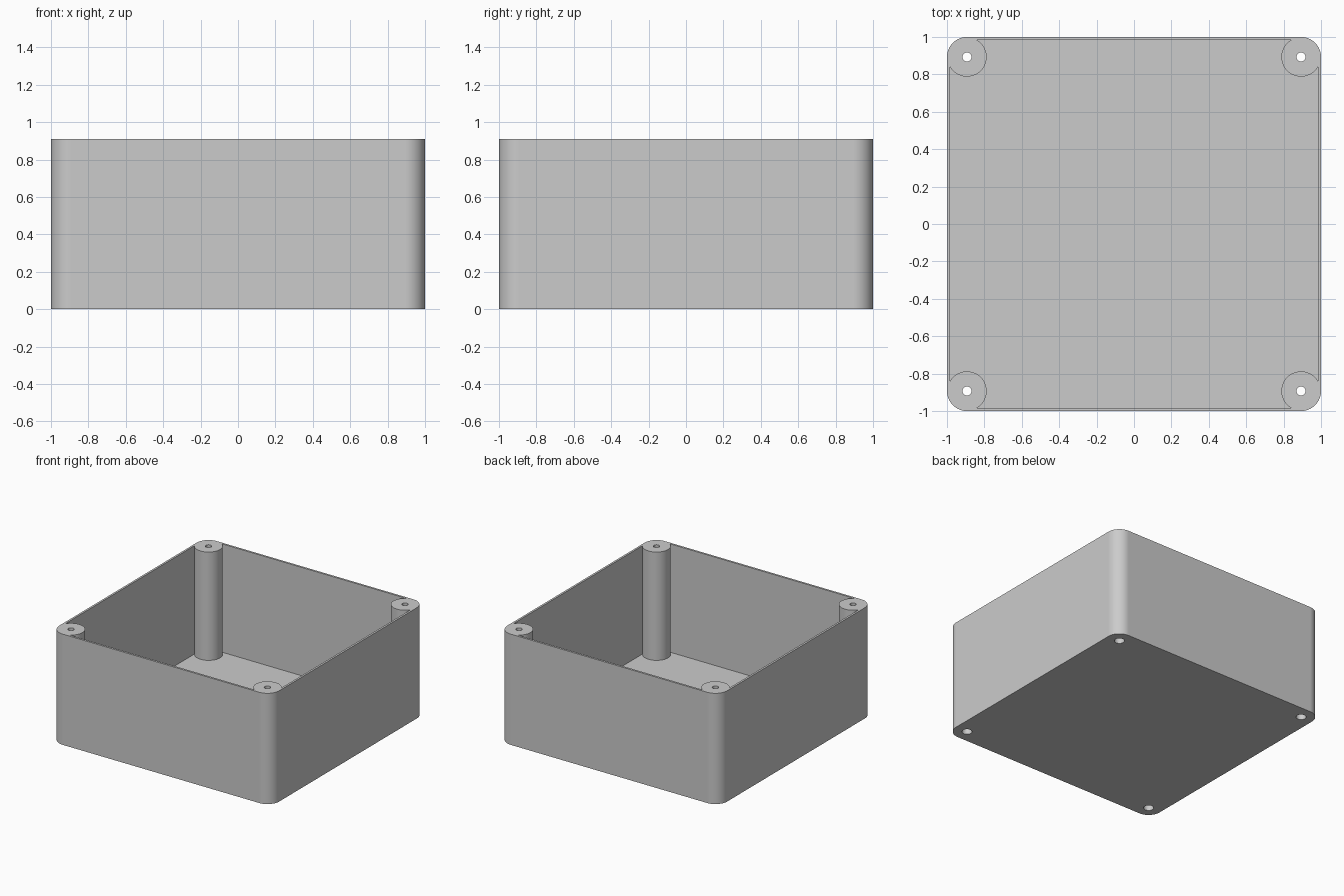
import bpy, bmesh, math

cube = bpy.data.objects.get("Cube")
if cube:
    bpy.data.objects.remove(cube, do_unlink=True)

HEIGHT = 0.91
WALL = 0.017
FLOOR = 0.02
CORNER = 0.107          # outer corner radius
POST = 0.105            # screw post radius
CENTRE = 1 - CORNER     # post axis offset in x and y

grey = bpy.data.materials.new("light_grey_plastic")
grey.use_nodes = True
grey.diffuse_color = (0.6, 0.6, 0.6, 1)
grey.node_tree.nodes["Principled BSDF"].inputs["Base Color"].default_value = (0.6, 0.6, 0.6, 1)


def finish(bm, name):
    mesh = bpy.data.meshes.new(name)
    bmesh.ops.recalc_face_normals(bm, faces=bm.faces)
    bm.to_mesh(mesh)
    bm.free()
    mesh.materials.append(grey)
    obj = bpy.data.objects.new(name, mesh)
    bpy.context.collection.objects.link(obj)
    return obj


def rounded_block(name, half, radius, z0, z1):
    """Square block with rounded upright edges."""
    bm = bmesh.new()
    bmesh.ops.create_cube(bm, size=2)
    for v in bm.verts:
        v.co = (v.co.x * half, v.co.y * half, z1 if v.co.z > 0 else z0)
    upright = [e for e in bm.edges if abs(e.verts[0].co.z - e.verts[1].co.z) > 0.1]
    bmesh.ops.bevel(bm, geom=upright, offset=radius, segments=16,
                    profile=0.5, affect='EDGES')
    return finish(bm, name)


def corner_cylinders(name, radius, z0, z1, sides):
    """One upright cylinder in each of the four corners."""
    bm = bmesh.new()
    for sx in (-1, 1):
        for sy in (-1, 1):
            made = bmesh.ops.create_cone(bm, cap_ends=True, segments=sides,
                                         radius1=radius, radius2=radius, depth=z1 - z0)
            bmesh.ops.translate(bm, verts=made["verts"],
                                vec=(sx * CENTRE, sy * CENTRE, (z0 + z1) / 2))
    return finish(bm, name)


def cut(target, cutter):
    """Subtract the cutter, apply the result and drop the cutter."""
    cutter.hide_render = True
    mod = target.modifiers.new("cut", 'BOOLEAN')
    mod.operation = 'DIFFERENCE'
    mod.solver = 'EXACT'
    mod.object = cutter
    bpy.context.view_layer.objects.active = target
    bpy.ops.object.modifier_apply(modifier=mod.name)
    bpy.data.objects.remove(cutter, do_unlink=True)


# Hollow interior, with the four screw posts left standing in it
cavity = rounded_block("cavity", 1 - WALL, CORNER - WALL, FLOOR, HEIGHT + 0.1)
cut(cavity, corner_cylinders("screw_posts", POST, -0.1, HEIGHT + 0.2, 64))

# Open-topped box
box = rounded_block("enclosure_box", 1, CORNER, 0, HEIGHT)
cut(box, cavity)

# Through holes, widened at the underside for the screw heads
cut(box, corner_cylinders("screw_holes", 0.024, -0.1, HEIGHT + 0.1, 32))
cut(box, corner_cylinders("screw_head_recesses", 0.038, -0.1, 0.14, 32))

# Smooth curved walls, crisp rims
bpy.ops.object.select_all(action='DESELECT')
box.select_set(True)
bpy.context.view_layer.objects.active = box
bpy.ops.object.shade_smooth_by_angle(angle=math.radians(30))
weighted = box.modifiers.new("even_shading", 'WEIGHTED_NORMAL')
weighted.keep_sharp = True
